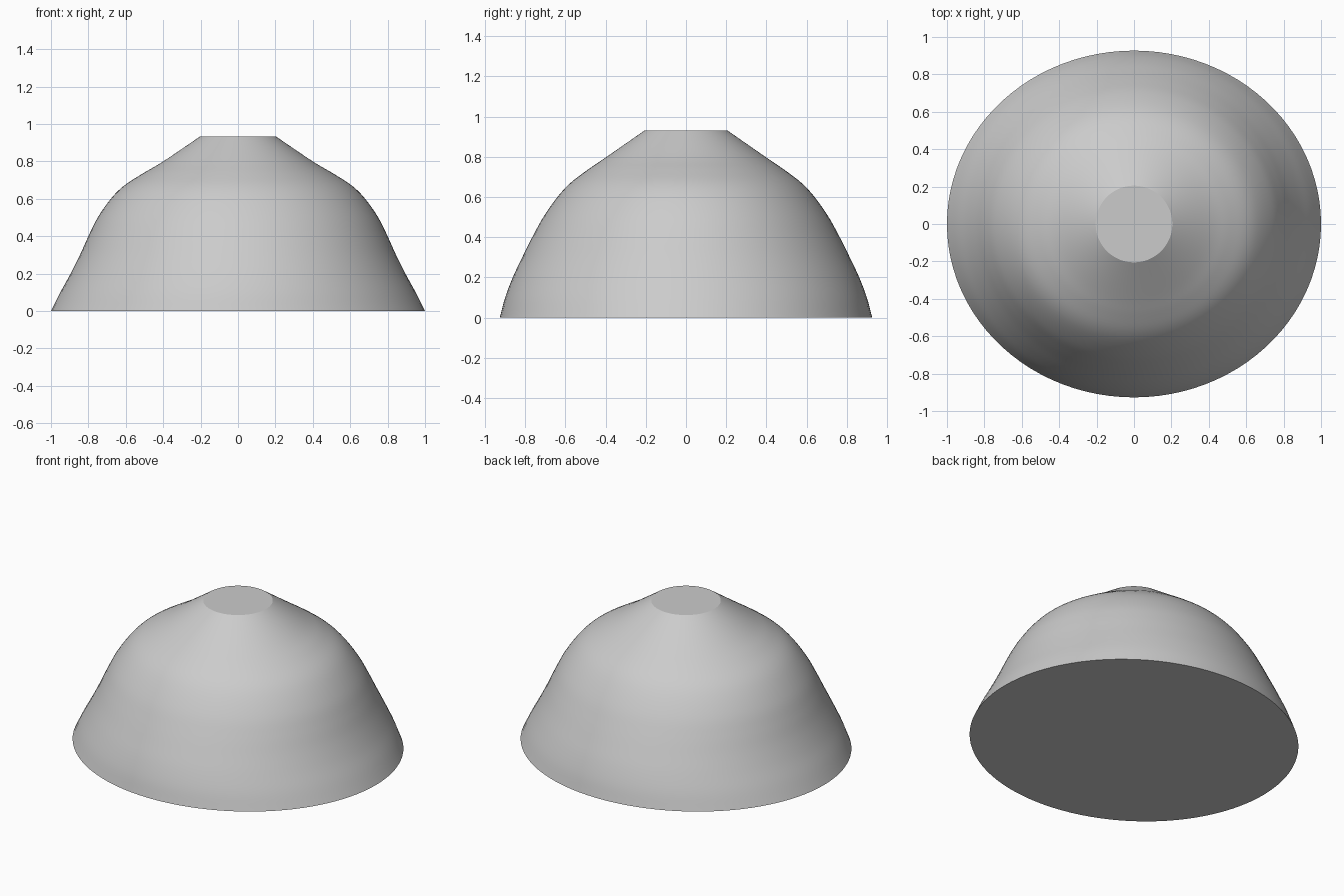
import bpy, bmesh, math
from mathutils import Vector

cube = bpy.data.objects.get("Cube")
if cube:
    bpy.data.objects.remove(cube, do_unlink=True)

SEGMENTS = 96
STEPS = 5

# Elliptical cross-sections: half width, half depth, height
SECTIONS = [Vector(s) for s in (
    (1.0, 0.927, 0), (0.95, 0.90, 0.1), (0.895, 0.862, 0.2), (0.845, 0.815, 0.3),
    (0.80, 0.765, 0.4), (0.75, 0.71, 0.5), (0.68, 0.64, 0.6),
    (0.61, 0.575, 0.67), (0.51, 0.49, 0.735), (0.40, 0.395, 0.80), (0.205, 0.205, 0.932))]


def smooth_profile(points, steps):
    """Catmull-Rom curve through the sections."""
    ext = [2 * points[0] - points[1]] + points + [2 * points[-1] - points[-2]]
    out = []
    for a, b, c, d in zip(ext, ext[1:], ext[2:], ext[3:]):
        for i in range(steps):
            t = i / steps
            out.append(b + (c - a) * t / 2 + (2 * a - 5 * b + 4 * c - d) * t**2 / 2
                       + (3 * b - a - 3 * c + d) * t**3 / 2)
    return out + [points[-1]]


def loft(name, sections, material):
    """Skin a stack of ellipses and cap both ends."""
    bm = bmesh.new()
    angles = [math.tau * i / SEGMENTS for i in range(SEGMENTS)]
    rings = [[bm.verts.new((s.x * math.cos(a), s.y * math.sin(a), s.z)) for a in angles]
             for s in sections]
    for low, high in zip(rings, rings[1:]):
        for i in range(SEGMENTS):
            j = (i + 1) % SEGMENTS
            bm.faces.new((low[i], low[j], high[j], high[i]))
    bm.faces.new(rings[0][::-1])
    bm.faces.new(rings[-1])
    mesh = bpy.data.meshes.new(name)
    bm.to_mesh(mesh)
    bm.free()
    mesh.materials.append(material)
    obj = bpy.data.objects.new(name, mesh)
    bpy.context.collection.objects.link(obj)
    return obj


# Plain grey material
grey = bpy.data.materials.new("light_grey")
grey.use_nodes = True
color = (0.6, 0.6, 0.6, 1)
grey.diffuse_color = color
grey.node_tree.nodes["Principled BSDF"].inputs["Base Color"].default_value = color

# Flat-topped dome with a flared base
dome = loft("dome_body", smooth_profile(SECTIONS, STEPS), grey)
bpy.ops.object.select_all(action="DESELECT")
dome.select_set(True)
bpy.context.view_layer.objects.active = dome
bpy.ops.object.shade_smooth_by_angle(angle=math.radians(25))
